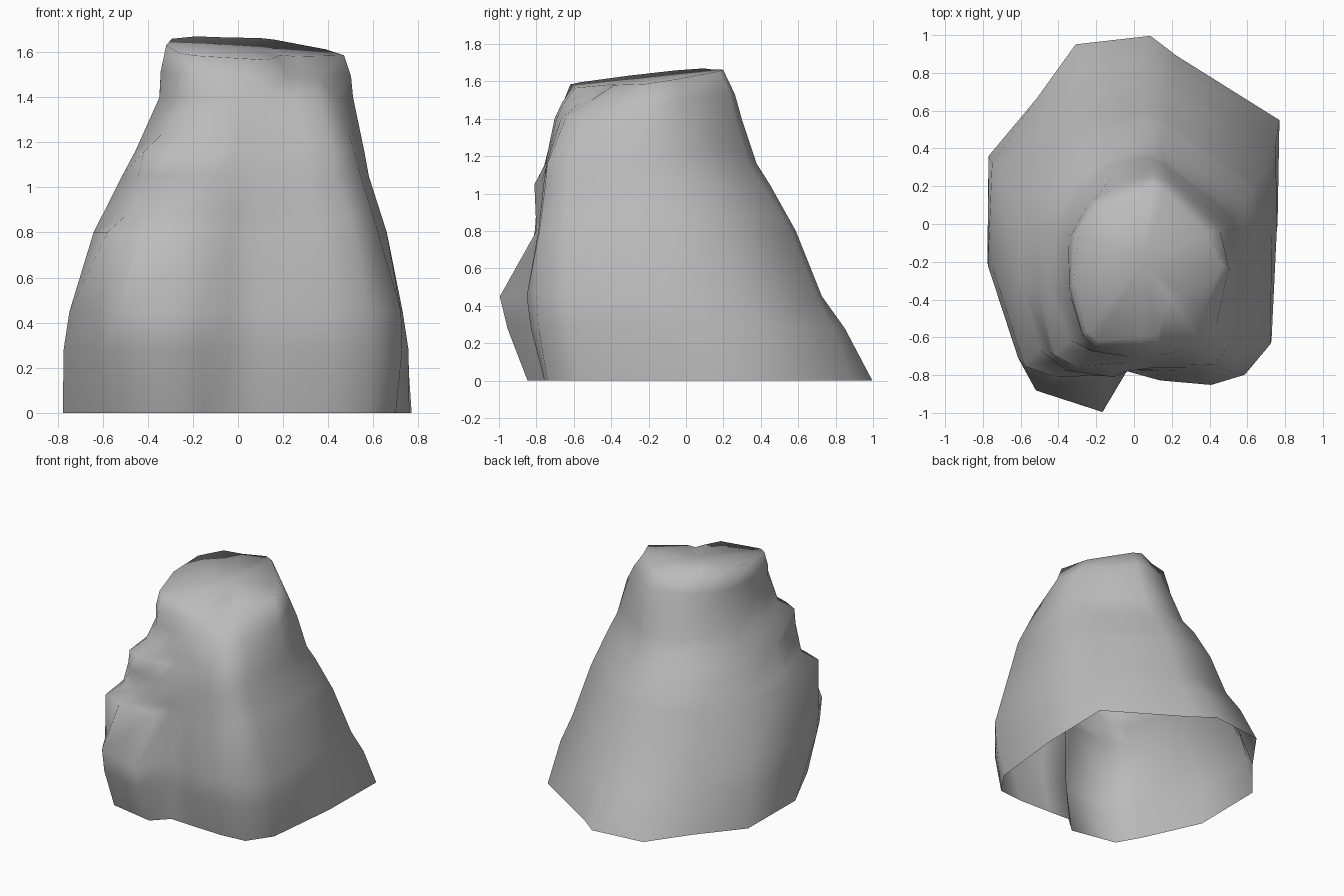
import bpy
import bmesh
from math import radians, cos, sin
from mathutils import Vector

default_cube = bpy.data.objects.get("Cube")
if default_cube:
    bpy.data.objects.remove(default_cube, do_unlink=True)

# Directions of the ridges and hollows around the rock
ANGLES = (0, 28, 76, 85, 108, 128, 155, 194, 227, 238, 260, 267, 280, 297, 308, 321)
LEDGE_DIRECTIONS = (227, 238)


def make_material(name, colour):
    material = bpy.data.materials.new(name)
    material.use_nodes = True
    material.diffuse_color = colour
    material.node_tree.nodes["Principled BSDF"].inputs["Base Color"].default_value = colour
    return material


def outline(height, centre_x, centre_y, radii):
    """One horizontal cross-section, given by its radius in each direction."""
    return [Vector((centre_x + r * cos(radians(a)), centre_y + r * sin(radians(a)), height))
            for a, r in zip(ANGLES, radii)]


def blend(lower, upper, factor, swell):
    """A cross-section between two others, swollen outwards."""
    result = [a.lerp(b, factor) for a, b in zip(lower, upper)]
    middle = sum(result, Vector()) / len(result)
    for point in result:
        offset = (point - middle) * swell
        point += Vector((offset.x, offset.y, 0))
    return result


def step_in(lower, upper, centre_y, pull):
    """The cross-section just above a ledge, drawn in sharply over the ledge only."""
    result = blend(lower, upper, 0.3, 0)
    for angle, point, below in zip(ANGLES, result, lower):
        if angle in LEDGE_DIRECTIONS:
            point.x = below.x * pull
            point.y = centre_y + (below.y - centre_y) * pull
    return result


def top_height(x, y):
    return 1.645 + 0.12 * y - 0.07 * x


# Spreading foot with a sharp back corner, and the bulging lower lobe
foot = outline(0, 0, 0, (.76, .95, .92, 1, 1, .84, .85, .8, .85, .92, .86, .74, .76, .85, .94, .9))
foot[1] = Vector((.77, .55, 0))
lobe = outline(.45, 0, -.05, (.73, .81, .77, .78, .79, .69, .79, .77, .9, .98, .96, .73, .79, .9, .95, .93))
# Waist with the lower ledge, then the upper ledge
waist = outline(.8, 0, -.13, (.66, .73, .71, .72, .72, .66, .67, .66, .85, .8, .68, .64, .66, .74, .83, .8))
ledge = outline(1.05, 0, -.2, (.58, .65, .62, .65, .64, .6, .54, .53, .65, .68, .62, .58, .57, .63, .7, .7))
ledge_top = outline(1.16, .02, -.23, (.54, .59, .58, .61, .59, .54, .5, .49, .64, .62, .53, .52, .52, .58, .65, .64))
# Shoulder and the tilted rim, cut back over the chipped front corner
shoulder = outline(1.4, .05, -.25, (.46, .51, .53, .55, .53, .47, .44, .41, .47, .5, .46, .45, .45, .47, .5, .49))
rim = outline(1.6, .06, -.22, (.41, .37, .41, .42, .37, .4, .39, .39, .47, .47, .39, .38, .38, .25, .2, .26))
for point in rim:
    point.z = top_height(point.x, point.y)

sections = [
    foot,
    blend(foot, lobe, 0.62, 0.02),
    lobe,
    waist,
    step_in(waist, ledge, -.13, 0.86),
    ledge,
    ledge_top,
    step_in(ledge_top, shoulder, -.23, 0.82),
    shoulder,
    blend(shoulder, rim, 0.5, 0.025),
    rim,
]

# Skin the sections; the underside stays open
bm = bmesh.new()
rings = [[bm.verts.new(point) for point in section] for section in sections]
count = len(ANGLES)
for lower, upper in zip(rings, rings[1:]):
    for i in range(count):
        j = (i + 1) % count
        bm.faces.new((lower[i], lower[j], upper[j], upper[i]))

# Gently tilted top
crown = bm.verts.new((0.05, -0.2, top_height(0.05, -0.2)))
for i in range(count):
    bm.faces.new((rings[-1][i], rings[-1][(i + 1) % count], crown))

# Soft shading across the whole worn surface
for face in bm.faces:
    face.smooth = True

mesh = bpy.data.meshes.new("rock")
bm.to_mesh(mesh)
bm.free()
mesh.materials.append(make_material("stone grey", (0.5, 0.5, 0.5, 1)))
rock = bpy.data.objects.new("rock", mesh)
bpy.context.collection.objects.link(rock)
